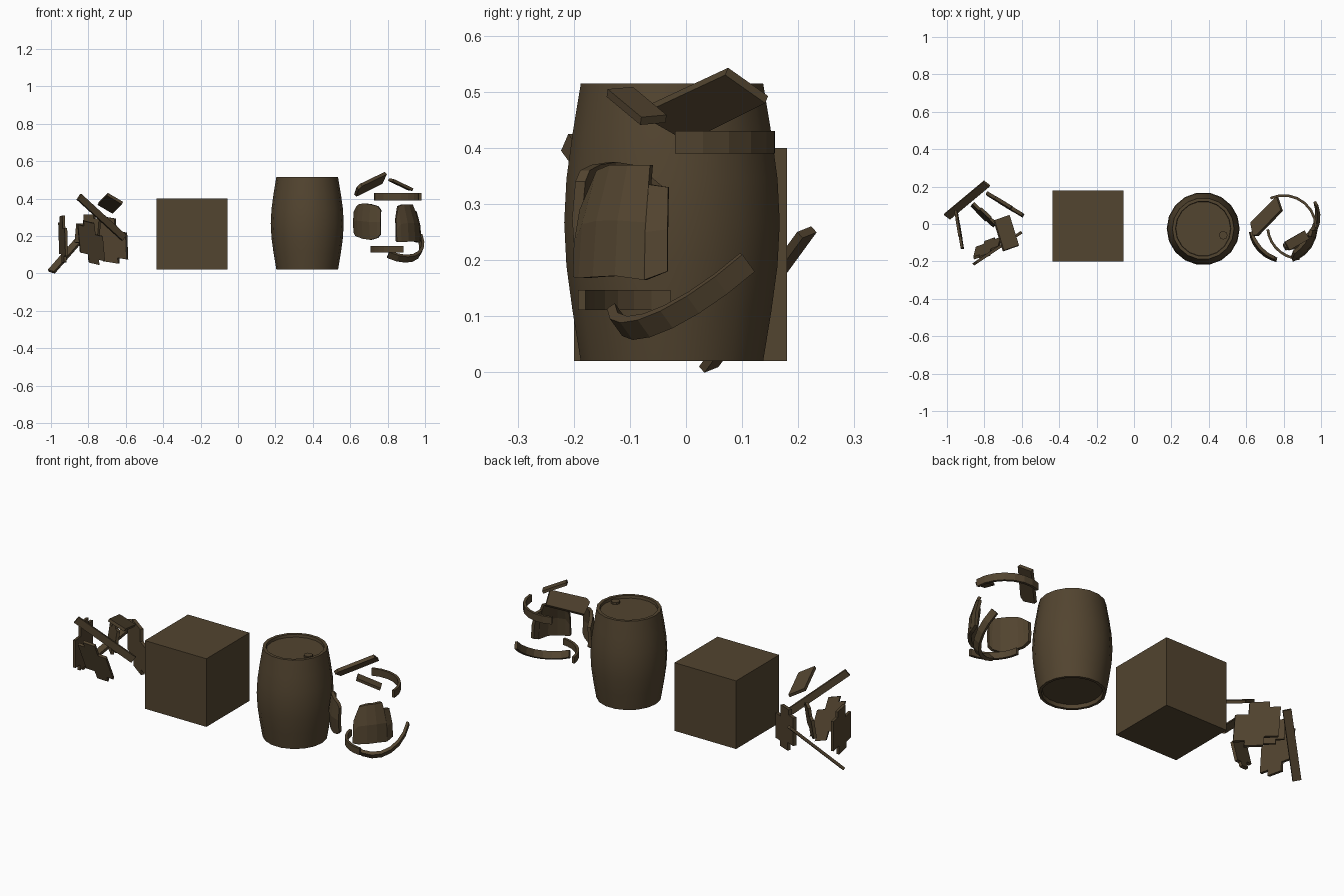
import bpy, bmesh, math
from mathutils import Vector as V

if "Cube" in bpy.data.objects:
    bpy.data.objects.remove(bpy.data.objects["Cube"])

brown = bpy.data.materials.new("dark_brown_wood")
brown.diffuse_color = (0.085, 0.058, 0.029, 1)
brown.use_nodes = True
brown.node_tree.nodes["Principled BSDF"].inputs["Base Color"].default_value = brown.diffuse_color


def finish(name, bm, smooth=None):
    bmesh.ops.remove_doubles(bm, verts=bm.verts, dist=1e-5)
    bmesh.ops.recalc_face_normals(bm, faces=bm.faces)
    me = bpy.data.meshes.new(name)
    bm.to_mesh(me)
    bm.free()
    me.materials.append(brown)
    ob = bpy.data.objects.new(name, me)
    bpy.context.collection.objects.link(ob)
    if smooth:
        bpy.ops.object.select_all(action='DESELECT')
        ob.select_set(True)
        bpy.context.view_layer.objects.active = ob
        bpy.ops.object.shade_smooth_by_angle(angle=math.radians(smooth))
    return ob


def plate(name, c, u, v, thick, outline=((-1, -1), (1, -1), (1, 1), (-1, 1))):
    """Flat outline spanned by half axes u and v, given a thickness."""
    c, u, v = V(c), V(u) / 2, V(v) / 2
    n = u.cross(v).normalized() * thick / 2
    bm = bmesh.new()
    lo = [bm.verts.new(c + u * a + v * b - n) for a, b in outline]
    hi = [bm.verts.new(c + u * a + v * b + n) for a, b in outline]
    bm.faces.new(lo)
    bm.faces.new(hi)
    k = len(lo)
    for i in range(k):
        bm.faces.new((lo[i], lo[(i + 1) % k], hi[(i + 1) % k], hi[i]))
    return finish(name, bm)


def strip(name, sections):
    """Skin a row of four-cornered sections and cap both ends."""
    bm = bmesh.new()
    rows = [[bm.verts.new(p) for p in s] for s in sections]
    for a, b in zip(rows, rows[1:]):
        for i in range(4):
            j = (i + 1) % 4
            bm.faces.new((a[i], a[j], b[j], b[i]))
    bm.faces.new(rows[0])
    bm.faces.new(rows[-1])
    return finish(name, bm)


def hoop(name, c, r, a0, a1, height, thick=0.014, slope=(0, 0), steps=7):
    """Broken hoop arc lying in a plane sloping by slope in x and y."""
    c = V(c)
    n = V((-slope[0], -slope[1], 1)).normalized() * height / 2
    secs = []
    for i in range(steps + 1):
        a = math.radians(a0 + (a1 - a0) * i / steps)
        pts = []
        for rr in (r, r - thick):
            x, y = rr * math.cos(a), rr * math.sin(a)
            pts.append(c + V((x, y, slope[0] * x + slope[1] * y)))
        secs.append((pts[0] - n, pts[0] + n, pts[1] + n, pts[1] - n))
    return strip(name, secs)


def wall(name, c, r, cols, lean=0, thick=0.018):
    """Curved barrel wall fragment: columns of (angle, low z, high z)."""
    bm = bmesh.new()

    def pt(a, z, off):
        rr = r - lean * (z - 0.27) - 1.2 * (z - 0.27) ** 2 - off
        return bm.verts.new((c[0] + rr * math.cos(math.radians(a)),
                             c[1] + rr * math.sin(math.radians(a)), z))
    rows = []
    for a, lo, hi in cols:
        zs = [lo, (lo + hi) / 2, hi]
        rows.append([pt(a, z, 0) for z in zs] + [pt(a, z, thick) for z in reversed(zs)])
    for p, q in zip(rows, rows[1:]):
        for i in range(6):
            j = (i + 1) % 6
            bm.faces.new((p[i], p[j], q[j], q[i]))
    bm.faces.new(rows[0])
    bm.faces.new(rows[-1])
    return finish(name, bm)


# Whole crate
plate("crate", (-0.245, -0.01, 0.21), (0.38, 0, 0), (0, 0.38, 0), 0.38)

# Whole barrel: lathed profile with recessed ends
bx, by, n = 0.37, -0.025, 18
profile = [(0.147, 0.04), (0.15, 0.02), (0.165, 0.02), (0.18, 0.11), (0.191, 0.19),
           (0.195, 0.267), (0.191, 0.345), (0.18, 0.425), (0.165, 0.515), (0.148, 0.515), (0.146, 0.5)]
bm = bmesh.new()
rings = [[bm.verts.new((bx + r * math.cos(2 * math.pi * i / n),
                        by + r * math.sin(2 * math.pi * i / n), z)) for i in range(n)]
         for r, z in profile]
for a, b in zip(rings, rings[1:]):
    for i in range(n):
        j = (i + 1) % n
        bm.faces.new((a[i], a[j], b[j], b[i]))
bm.faces.new(rings[0])
bm.faces.new(rings[-1])
finish("barrel", bm, 35)

# Barrel bung
octagon = [(math.cos(math.pi * i / 4), math.sin(math.pi * i / 4)) for i in range(8)]
plate("barrel_bung", (0.477, -0.06, 0.505), (0.046, 0, 0), (0, 0.046, 0), 0.014, octagon)

# Broken barrel: hoops
hoop("broken_hoop_upper", (0.80, -0.02, 0.41), 0.18, 114, 0, 0.04)
hoop("broken_hoop_lower", (0.89, -0.01, 0.129), 0.183, 186, 268, 0.036)
hoop("broken_hoop_tilted", (0.81, 0.05, 0.225), 0.18, -92, 20, 0.04, slope=(-0.44, 0.72))

# Broken barrel: wall fragments
wall("barrel_wall_left", (0.80, -0.02), 0.187,
     [(187, 0.22, 0.33), (198, 0.20, 0.355), (208, 0.195, 0.37), (222, 0.185, 0.375),
      (238, 0.18, 0.37), (252, 0.19, 0.36), (258, 0.21, 0.34)])
wall("barrel_wall_right", (0.79, -0.02), 0.183,
     [(-72, 0.17, 0.29), (-64, 0.168, 0.36), (-50, 0.17, 0.37), (-34, 0.172, 0.37),
      (-17, 0.165, 0.37), (-16.5, 0.165, 0.335), (-4, 0.18, 0.33)], lean=0.2)

# Broken barrel: lid boards
plate("barrel_lid_board_large", (0.705, 0.035, 0.475), (0.145, 0.15, 0.07), (-0.025, 0.075, -0.053),
      0.018, ((-1, -0.6), (-0.8, -1), (1, -1), (1, 0.9), (-0.9, 1)))
plate("barrel_lid_board_small", (0.87, -0.088, 0.475), (0.105, 0.06, -0.05), (0.025, -0.045, -0.004), 0.015)

# Broken crate: long sticks
plate("crate_stick_back", (-0.893, 0.128, 0.13), (0.21, 0.175, 0.24), (-0.033, 0.025, 0.01), 0.015)
plate("crate_stick_front", (-0.73, -0.13, 0.30), (0.24, 0.16, -0.22), (0.019, 0.013, 0.03), 0.015)

# Broken crate: jagged board fragments
jag = ((-1, -0.6), (-0.35, -0.6), (-0.35, -1), (0.5, -1), (0.5, -0.75), (1, -0.75),
       (1, 0.45), (0.4, 0.45), (0.4, 1), (-0.5, 1), (-0.5, 0.75), (-1, 0.75))
jag_flip = [(-a, b) for a, b in jag]
plate("crate_board_left", (-0.935, -0.03, 0.183), (0.033, -0.2, 0.01), (-0.008, 0.01, 0.25), 0.014, jag)
plate("crate_board_top", (-0.683, -0.049, 0.375), (0.05, -0.162, 0.05), (0.08, 0.028, -0.047), 0.016)
plate("crate_board_right", (-0.69, 0.105, 0.18), (0.19, -0.115, -0.03), (-0.01, 0.015, 0.24), 0.018, jag)
plate("crate_board_middle", (-0.803, 0.05, 0.228), (0.12, -0.115, 0), (0.015, 0.02, 0.17), 0.016, jag_flip)
plate("crate_board_front", (-0.785, -0.13, 0.165), (0.13, 0.045, -0.03), (-0.02, -0.08, 0.22), 0.016, jag)
